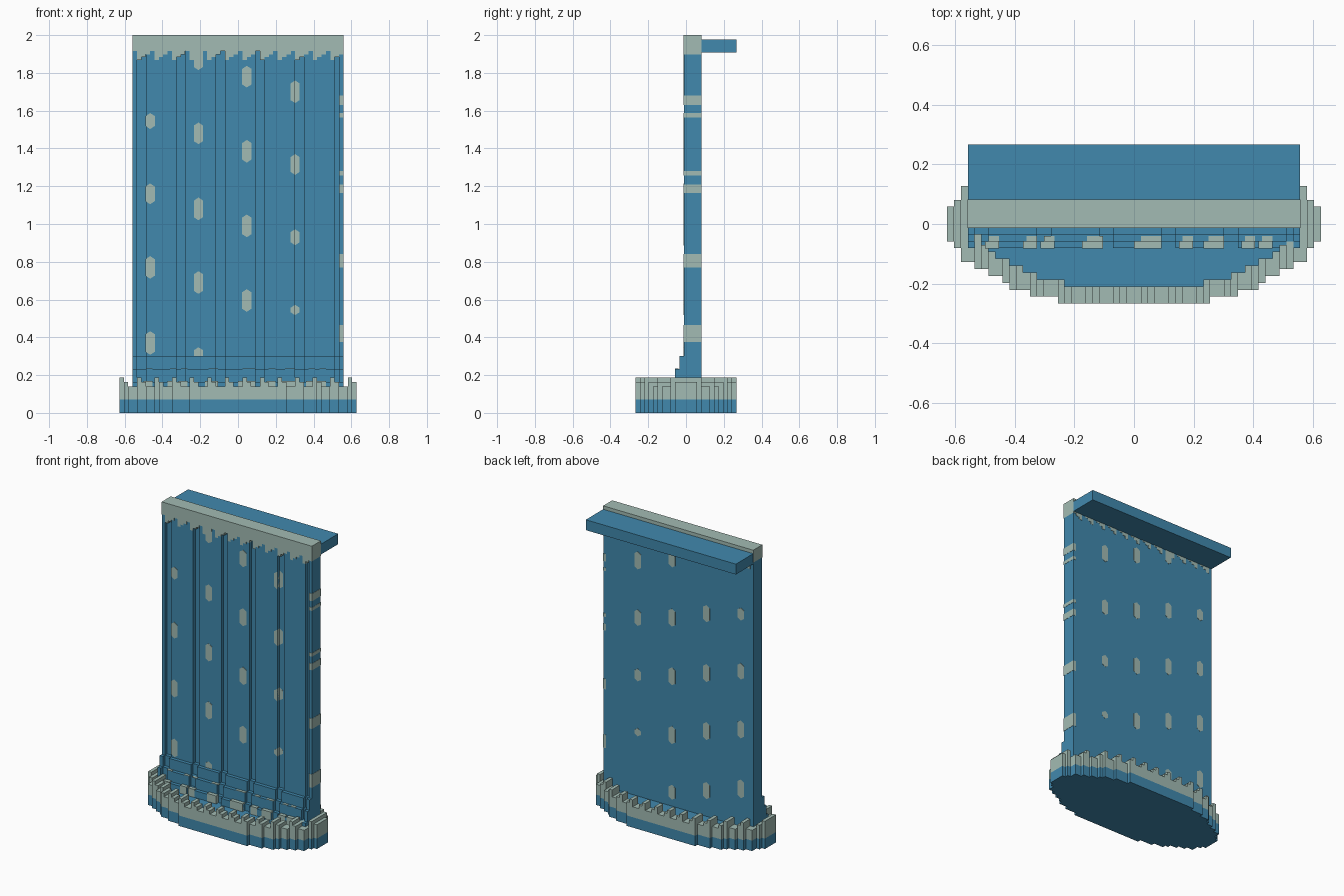
import bpy, bmesh

if "Cube" in bpy.data.objects:
    bpy.data.objects.remove(bpy.data.objects["Cube"])

U = 2 / 86          # block size
Y0 = 0.5 * U        # half-block offset of the depth grid


def material(name, rgb):
    m = bpy.data.materials.new(name)
    m.use_nodes = True
    m.diffuse_color = (*rgb, 1)
    m.node_tree.nodes["Principled BSDF"].inputs["Base Color"].default_value = (*rgb, 1)
    return m


BLUE = material("water blue", (0.053, 0.250, 0.423))
PALE = material("pale foam", (0.361, 0.497, 0.451))


def finish(bm, name, mat):
    bmesh.ops.recalc_face_normals(bm, faces=bm.faces)
    me = bpy.data.meshes.new(name)
    bm.to_mesh(me)
    bm.free()
    me.materials.append(mat)
    ob = bpy.data.objects.new(name, me)
    bpy.context.collection.objects.link(ob)
    return ob


def prism(bm, points, offset):
    """Extrude a closed outline by an offset."""
    face = bm.faces.new([bm.verts.new(p) for p in points])
    new = bmesh.ops.extrude_face_region(bm, geom=[face])["geom"]
    verts = [v for v in new if isinstance(v, bmesh.types.BMVert)]
    bmesh.ops.translate(bm, verts=verts, vec=offset)


def box(bm, x0, x1, y0, y1, z0, z1):
    prism(bm, [(x0, y0, z0), (x1, y0, z0), (x1, y1, z0), (x0, y1, z0)], (0, 0, z1 - z0))


# Falling sheet: ridged front, flat back, with stepped foot
GROOVES = [(g, min(g + 2, 23)) for g in range(-23, 24, 9)]


def ridged(bm, front, back, z0, z1, depth=U):
    pts = [(-24 * U, front, z0)]
    for a, b in GROOVES:
        pts += [(a * U, front, z0), (a * U, front + depth, z0),
                (b * U, front + depth, z0), (b * U, front, z0)]
    pts += [(24 * U, front, z0), (24 * U, back, z0), (-24 * U, back, z0)]
    prism(bm, pts, (0, 0, z1 - z0))


FRONT, BACK = -Y0, 3.5 * U
bm = bmesh.new()
ridged(bm, FRONT, BACK, 3 * U, 83 * U)
finish(bm, "water_sheet", BLUE)

bm = bmesh.new()
for i, top in enumerate((13, 10, 7)):
    ridged(bm, FRONT - (i + 1) * U, FRONT + 1.5 * U, 3 * U, top * U)
finish(bm, "sheet_foot_steps", BLUE)

# Foam crest with a sawtooth lower edge
bm = bmesh.new()
saw = (82.4, 80.3, 81.0, 81.6)
pts = [(24 * U, 0, 2), (-24 * U, 0, 2)]
for c in range(48):
    z = saw[c % 4] * U
    pts += [((c - 24) * U, 0, z), ((c - 23) * U, 0, z)]
E = 0.0015
prism(bm, [(x * 1.001, FRONT - E, z) for x, _, z in pts], (0, BACK - FRONT + 2 * E, 0))
finish(bm, "foam_crest", PALE)

# Ledge behind the crest
bm = bmesh.new()
box(bm, -24 * U, 24 * U, BACK, BACK + 8 * U, 82 * U, 85 * U)
finish(bm, "back_ledge", BLUE)

# Foam flecks running through the sheet, each built from two half columns
flecks = {
    -20: [(1.545, .085), (1.16, .11), (.77, .12), (.37, .125)],
    -9: [(1.865, .10), (1.48, .115), (1.08, .12), (.69, .12), (.29, .115)],
    2: [(1.78, .115), (1.385, .12), (.99, .12), (.595, .12), (.21, .10)],
    13: [(1.70, .12), (1.315, .11), (.93, .085), (.545, .055)],
}
bm = bmesh.new()
for col, spots in flecks.items():
    for zc, h in spots:
        for side in (-1, 1):
            x0, x1 = col * U, (col + side * 1.05) * U
            in_groove = any(a <= col + side / 2 <= b for a, b in GROOVES)
            y = FRONT - E + (U if in_groove else 0)
            a, b = h / 2, h / 2 - 0.016
            prism(bm, [(x0, y, zc - a), (x1, y, zc - b), (x1, y, zc + b), (x0, y, zc + a)],
                  (0, BACK + E - y, 0))
# Bands wrapping round the side edge
for z0, z1 in ((1.63, 1.68), (1.565, 1.587), (1.257, 1.28), (1.165, 1.21), (.77, .84), (.375, .465)):
    box(bm, 23.1 * U, 24 * U + E, FRONT - E, BACK + E, z0, z1)
finish(bm, "foam_flecks", PALE)

# Oval basin in block columns: outer half depth, from the middle outward
half = [11.5] * 11 + [10.5] * 4 + [9.5] * 3 + [8.5] + [7.5] * 2 + [6.5] * 2 + [5.5] * 2 + [3.5, 2.5]
heights = (8, 7, 6, 6)
base, water, rim = bmesh.new(), bmesh.new(), bmesh.new()
for c in range(54):
    k = c - 27
    x0, x1 = k * U, (k + 1) * U
    outer = half[k if k >= 0 else -k - 1] * U
    t = 1 - ((k + 0.5) / 22.5) ** 2
    inner = min(round(9.5 * max(t, 0) ** 0.5) * U, outer - 2 * U)
    top = heights[c % 4] * U
    box(base, x0, x1, -outer, outer, 0, 3 * U)
    if t > 0 and inner > 0:
        box(water, x0, x1, -inner, inner, 3 * U, 5 * U)
        box(rim, x0, x1, -outer, -inner, 3 * U, top)
        box(rim, x0, x1, inner, outer, 3 * U, top)
    else:
        box(rim, x0, x1, -outer, outer, 3 * U, top)
finish(base, "basin_base", BLUE)
finish(water, "basin_water", BLUE)
finish(rim, "foam_rim", PALE)

# Splashes where the sheet meets the basin
bm = bmesh.new()
for x, w in ((-20.5, 2), (-15, 2), (-12.5, 2), (-6, 3), (2, 4), (7.5, 2), (11.5, 3), (16.5, 2), (19, 2)):
    box(bm, (x - w / 2) * U, (x + w / 2) * U, FRONT - 3 * U - E, FRONT - 2 * U, 5 * U, 7.3 * U)
    box(bm, (x - w / 4) * U, (x + w / 2) * U, FRONT - 2 * U, FRONT - 1.2 * U, 10 * U, 10 * U + 0.003)
finish(bm, "foam_splashes", PALE)
